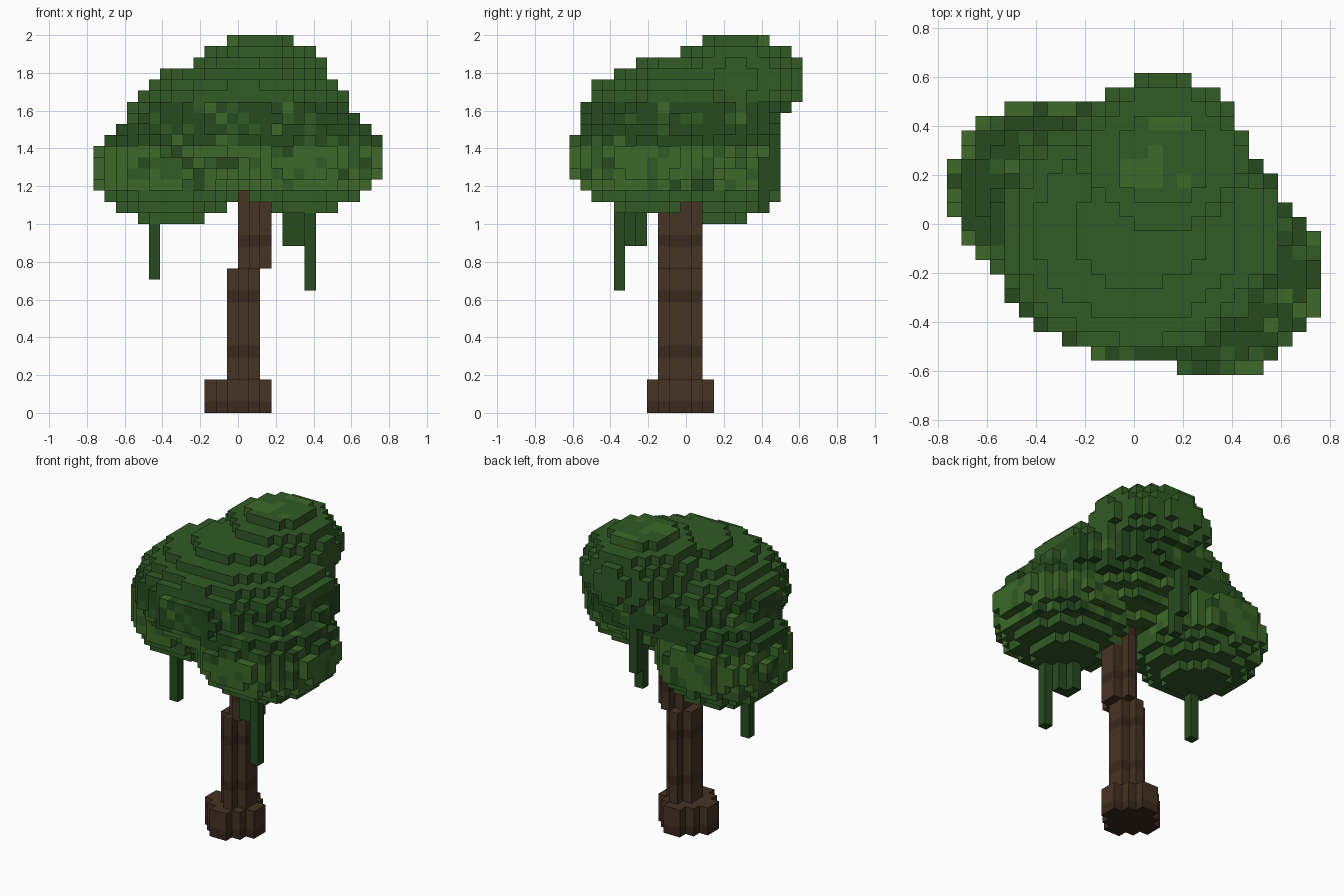
import bpy, bmesh, random
from mathutils import Vector

if "Cube" in bpy.data.objects:
    bpy.data.objects.remove(bpy.data.objects["Cube"])

random.seed(4)
V = 1 / 17  # voxel size


def centre(c):
    return Vector(((c[0] + 0.5) * V, c[1] * V, (c[2] + 0.5) * V))


def ellipsoid(c, r):
    """Voxel cells whose centres fall inside an ellipsoid."""
    out = set()
    for i in range(-13, 13):
        for j in range(-10, 11):
            for k in range(34):
                p = centre((i, j, k)) - Vector(c)
                if sum((p[a] / r[a]) ** 2 for a in range(3)) <= 1:
                    out.add((i, j, k))
    return out


def column(cx, cy, r, k0, k1):
    """Upright stack of voxel discs."""
    out = set()
    for i in range(-13, 13):
        for j in range(-10, 11):
            p = centre((i, j, 0))
            if (p.x - cx) ** 2 + (p.y - cy) ** 2 <= r * r:
                out |= {(i, j, k) for k in range(k0, k1)}
    return out


def material(name, hex_colour):
    m = bpy.data.materials.new(name)
    srgb = [int(hex_colour[n:n + 2], 16) / 255 for n in (0, 2, 4)]
    m.diffuse_color = [((s + 0.055) / 1.055) ** 2.4 for s in srgb] + [1]
    m.use_nodes = True
    m.node_tree.nodes["Principled BSDF"].inputs["Base Color"].default_value = m.diffuse_color
    return m


leaf = [material("leaf_mid", "315B25"), material("leaf_dark", "264B1F"),
        material("leaf_light", "3D6929")]
bark = [material("bark", "453323"), material("bark_dark", "39291E")]

# Crown: one broad mass, a top lobe and two low side lobes
main = ellipsoid((0.02, -0.03, 1.559), (0.605, 0.53, 0.327))
top = ellipsoid((0.118, 0.265, 1.765), (0.35, 0.35, 0.255))
right = ellipsoid((0.353, -0.206, 1.34), (0.415, 0.415, 0.28))
left = ellipsoid((-0.362, 0.13, 1.294), (0.392, 0.392, 0.30))
crown = main | top | right | left

# Trunk: flared foot, lower stem and a stem stepped to the right
trunk = (column(0, -0.03, 0.165, 0, 3) | column(0.03, -0.03, 0.1, 0, 13)
         | column(0.088, -0.03, 0.1, 13, 22)) - crown

# Hanging vines: (x cell, y cell, lowest z cell)
vines = set()
for i, j, k0 in [(-8, 0, 12), (6, -6, 11), (4, -5, 15), (5, -5, 15),
                 (4, -4, 15), (0, 7, 18), (0, 8, 20)]:
    vines |= {(i, j, k) for k in range(k0, 26)}
vines -= crown | trunk
solid = crown | trunk | vines


def crown_colour(c):
    k, r = c[2], random.random()
    if k < 20:
        return 0
    if k < 24:
        return 2 if r < 0.75 else (1 if r < 0.83 else 0)
    if k < 28:
        return 1 if r < 0.75 else (0 if r < 0.92 else 2)
    if k == 33:
        return 2 if r < 0.5 else 0
    return 0


# Corner offsets of the face on each side of a cell
SIDES = []
for axis in range(3):
    u, w = (axis + 1) % 3, (axis + 2) % 3
    for s in (0, 1):
        quad = []
        for a, b in ((0, 0), (1, 0), (1, 1), (0, 1)):
            p = [0, 0, 0]
            p[axis], p[u], p[w] = s, a, b
            quad.append(tuple(p))
        step = [0, 0, 0]
        step[axis] = 2 * s - 1
        SIDES.append((tuple(step), quad if s else quad[::-1]))


def build(name, cells, mats, colour):
    """Mesh only the exposed faces of a set of voxels."""
    bm, verts = bmesh.new(), {}
    for c in sorted(cells):
        mat = colour(c)
        for step, quad in SIDES:
            if tuple(c[a] + step[a] for a in range(3)) in solid:
                continue
            face = []
            for q in quad:
                n = tuple(c[a] + q[a] for a in range(3))
                if n not in verts:
                    verts[n] = bm.verts.new((n[0] * V, (n[1] - 0.5) * V, n[2] * V))
                face.append(verts[n])
            bm.faces.new(face).material_index = mat
    me = bpy.data.meshes.new(name)
    bm.to_mesh(me)
    bm.free()
    for m in mats:
        me.materials.append(m)
    bpy.context.collection.objects.link(bpy.data.objects.new(name, me))


build("crown", crown, leaf, crown_colour)
build("trunk", trunk, bark, lambda c: 1 if c[2] % 5 == 0 else 0)
build("vines", vines, leaf, lambda c: 1)
